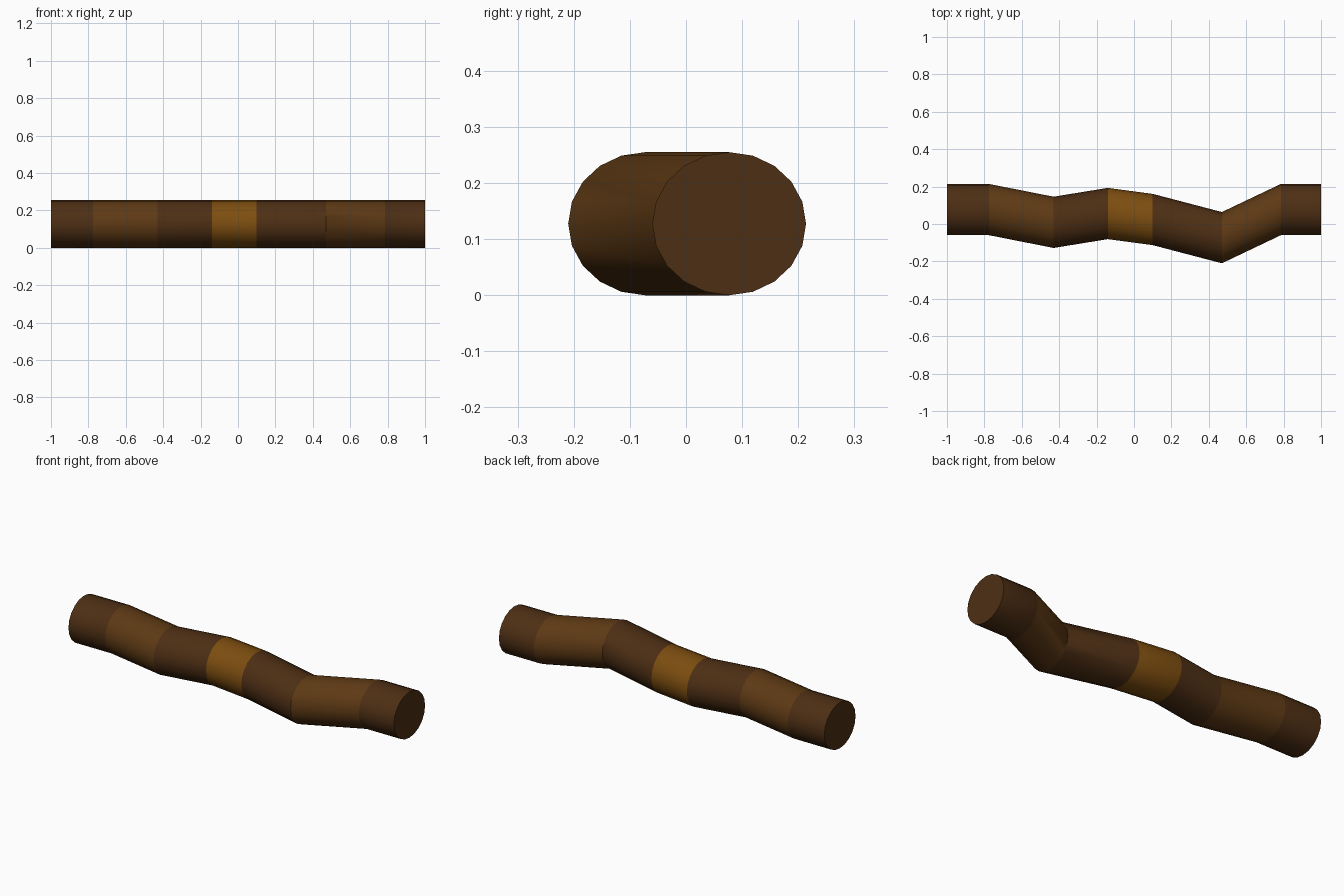
import bpy, bmesh, math

if "Cube" in bpy.data.objects:
    bpy.data.objects.remove(bpy.data.objects["Cube"])

SIDES, RY, RZ = 20, 0.137, 0.1275

# Bent centre line (x, y) and the colour of each section along it
path = [(-1, 0.077), (-0.775, 0.077), (-0.43, 0.009), (-0.14, 0.056),
        (0.10, 0.024), (0.47, -0.073), (0.785, 0.077), (1, 0.077)]
colours = {
    "dark_brown": (0.075, 0.028, 0.007, 1),
    "mid_brown": (0.11, 0.041, 0.007, 1),
    "golden_brown": (0.205, 0.075, 0.005, 1),
}
section_colours = [0, 1, 0, 2, 0, 1, 0]

mesh = bpy.data.meshes.new("crooked_stick")
stick = bpy.data.objects.new("crooked_stick", mesh)
bpy.context.collection.objects.link(stick)
for name, rgba in colours.items():
    mat = bpy.data.materials.new(name)
    mat.diffuse_color = rgba
    mat.use_nodes = True
    mat.node_tree.nodes["Principled BSDF"].inputs["Base Color"].default_value = mat.diffuse_color
    mesh.materials.append(mat)

# Upright elliptical rings along the centre line
bm = bmesh.new()
rings = []
for x, y in path:
    angles = [2 * math.pi * i / SIDES for i in range(SIDES)]
    rings.append([bm.verts.new((x, y + RY * math.cos(a), RZ + RZ * math.sin(a)))
                  for a in angles])

# Side walls, coloured section by section
for colour, a, b in zip(section_colours, rings, rings[1:]):
    for i in range(SIDES):
        j = (i + 1) % SIDES
        face = bm.faces.new((a[i], a[j], b[j], b[i]))
        face.material_index = colour

# End caps
bm.faces.new(rings[0])
bm.faces.new(rings[-1])
bmesh.ops.recalc_face_normals(bm, faces=bm.faces)
bm.to_mesh(mesh)
bm.free()

bpy.context.view_layer.objects.active = stick
stick.select_set(True)
bpy.ops.object.shade_smooth_by_angle(angle=math.radians(30))
